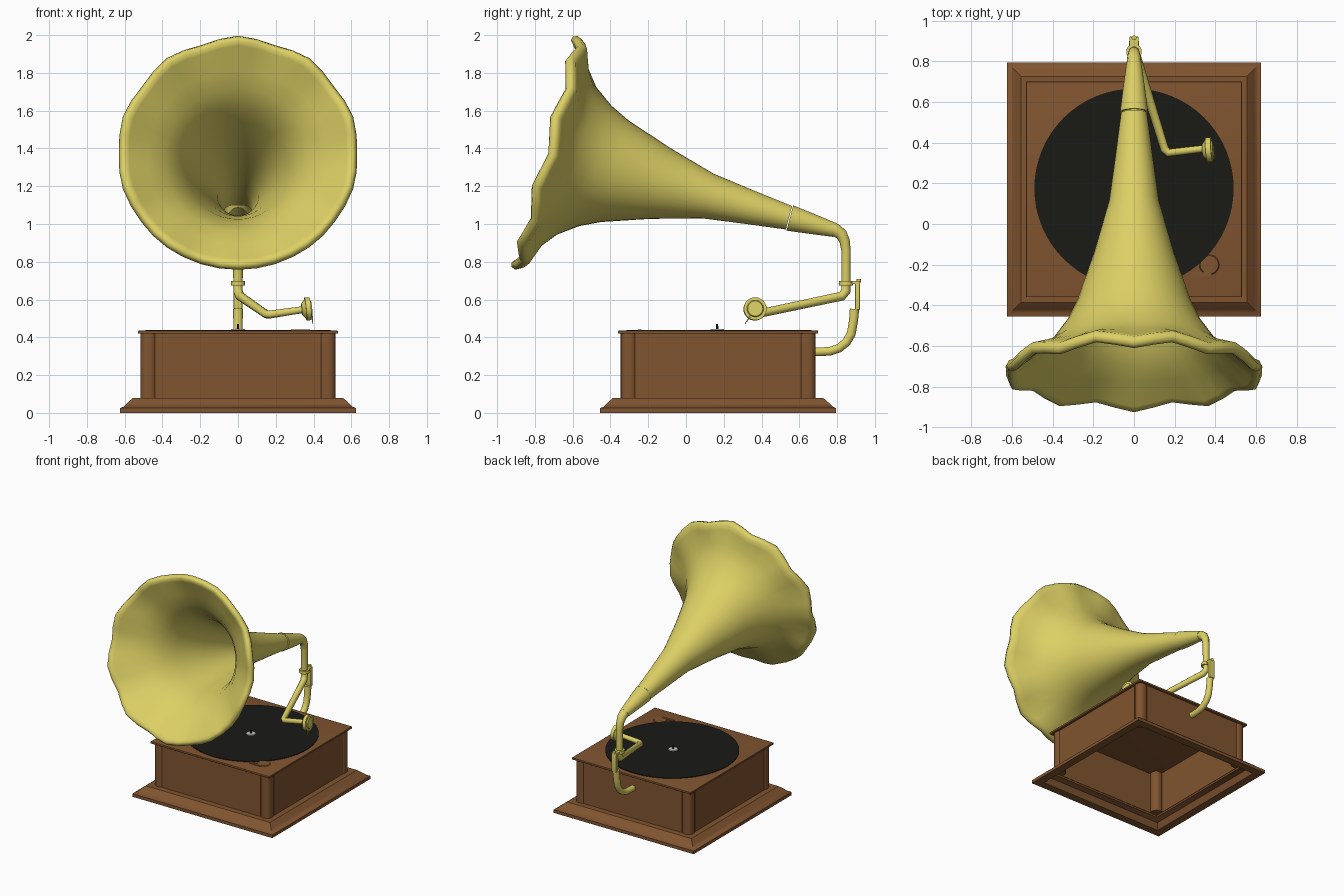
import bpy, bmesh, math
from mathutils import Vector, Matrix

if "Cube" in bpy.data.objects:
    bpy.data.objects.remove(bpy.data.objects["Cube"])

CY = 0.17  # cabinet centre in y


def mat(name, c):
    m = bpy.data.materials.new(name)
    m.diffuse_color = (*c, 1)
    m.use_nodes = True
    m.node_tree.nodes["Principled BSDF"].inputs["Base Color"].default_value = m.diffuse_color
    return m


WOOD = mat("wood", (0.22, 0.09, 0.03))
BRASS = mat("brass", (0.72, 0.63, 0.13))
BLACK = mat("black", (0.01, 0.01, 0.008))


def smooth(ob, angle):
    bpy.ops.object.select_all(action='DESELECT')
    ob.select_set(True)
    bpy.context.view_layer.objects.active = ob
    bpy.ops.object.shade_smooth_by_angle(angle=math.radians(angle))


def make(name, bm, m=None, angle=35):
    bmesh.ops.recalc_face_normals(bm, faces=bm.faces)
    me = bpy.data.meshes.new(name)
    bm.to_mesh(me)
    bm.free()
    ob = bpy.data.objects.new(name, me)
    bpy.context.collection.objects.link(ob)
    if m:
        me.materials.append(m)
    smooth(ob, angle)
    return ob


def loft(name, rings, m, closed=False, angle=35):
    bm = bmesh.new()
    rs = [[bm.verts.new(p) for p in r] for r in rings]
    n = len(rs[0])
    pairs = list(zip(rs, rs[1:])) + ([(rs[-1], rs[0])] if closed else [])
    for a, b in pairs:
        for i in range(n):
            j = (i + 1) % n
            bm.faces.new((a[i], a[j], b[j], b[i]))
    return make(name, bm, m, angle)


def box(name, loc, size, m=None, bevel=0, vertical=False):
    bm = bmesh.new()
    bmesh.ops.create_cube(bm, size=1, matrix=Matrix.Translation(loc) @ Matrix.Diagonal((*size, 1)))
    if bevel:
        es = [e for e in bm.edges
              if not vertical or abs(e.verts[0].co.z - e.verts[1].co.z) > 0.01]
        bmesh.ops.bevel(bm, geom=es, offset=bevel, segments=4, profile=0.5, affect='EDGES')
    return make(name, bm, m, 50)


def cyl(name, loc, r1, r2, h, m=None, axis=(0, 0, 1), seg=32):
    bm = bmesh.new()
    rot = Vector((0, 0, 1)).rotation_difference(Vector(axis)).to_matrix().to_4x4()
    bmesh.ops.create_cone(bm, cap_ends=True, segments=seg, radius1=r1, radius2=r2, depth=h,
                          matrix=Matrix.Translation(loc) @ rot)
    return make(name, bm, m)


def tube(name, pts, m):
    """Round pipe through (x, y, z, radius) points."""
    cu = bpy.data.curves.new(name, 'CURVE')
    cu.dimensions = '3D'
    cu.bevel_depth, cu.bevel_resolution, cu.use_fill_caps = 1, 3, True
    sp = cu.splines.new('POLY')
    sp.points.add(len(pts) - 1)
    for p, q in zip(sp.points, pts):
        p.co, p.radius = (*q[:3], 1), q[3]
    ob = bpy.data.objects.new(name, cu)
    bpy.context.collection.objects.link(ob)
    cu.materials.append(m)
    bpy.ops.object.select_all(action='DESELECT')
    ob.select_set(True)
    bpy.context.view_layer.objects.active = ob
    bpy.ops.object.convert(target='MESH')
    smooth(bpy.context.object, 50)


# cabinet: hollow moulded plinth, open underneath
profile = [(0.625, 0), (0.625, 0.025), (0.608, 0.032), (0.59, 0.05), (0.565, 0.072),
           (0.555, 0.08), (0.5, 0.08), (0.5, 0.065), (0.54, 0.05), (0.56, 0)]
loft("plinth", [[(sx * d, CY + sy * d, z) for sx, sy in ((-1, -1), (1, -1), (1, 1), (-1, 1))]
                for d, z in profile], WOOD, closed=True)

# corner posts and recessed side panels
for sx in (-1, 1):
    for sy in (-1, 1):
        box("corner_post", (sx * 0.473, CY + sy * 0.473, 0.25), (0.085, 0.085, 0.342), WOOD, 0.035, True)
    box("side_panel", (sx * 0.503, CY, 0.25), (0.012, 0.88, 0.342), WOOD)
    box("end_panel", (0, CY + sx * 0.503, 0.25), (0.88, 0.012, 0.342), WOOD)
box("lid", (0, CY, 0.427), (1.06, 1.06, 0.016), WOOD, 0.003)

# turntable, spindle and brake
cyl("record", (0, 0.175, 0.437), 0.49, 0.49, 0.006, BLACK, seg=64)
cyl("record_centre", (0, 0.165, 0.442), 0.037, 0.033, 0.006, seg=24)
cyl("spindle", (0, 0.165, 0.455), 0.007, 0.005, 0.03, BLACK, seg=12)
cyl("brake_pad", (0.37, -0.2, 0.437), 0.05, 0.045, 0.005, WOOD, seg=20)
box("brake_lever", (0.33, -0.245, 0.438), (0.1, 0.02, 0.006), WOOD)

# horn: sections along a straight tilted axis, rim waved with ten lobes
TILT = math.radians(15)
UP = Vector((0, math.sin(TILT), math.cos(TILT)))
FWD = Vector((0, -math.cos(TILT), math.sin(TILT)))


def ring(y, r, wave=0.0, n=40):
    c = Vector((0, y, 1.033 + (0.545 - y) * math.tan(TILT)))
    out = []
    for i in range(n):
        t = 2 * math.pi * i / n
        w = math.cos(10 * t)
        rr = r * (1 + 0.4 * wave * w)
        out.append(c + Vector((math.sin(t) * rr, 0, 0)) - UP * math.cos(t) * rr + FWD * wave * w)
    return out


wall = [(0.545, 0.064), (0.33, 0.092), (0.115, 0.122), (-0.14, 0.196), (-0.38, 0.28),
        (-0.48, 0.33), (-0.58, 0.405), (-0.64, 0.49, 0.006)]
lip = [(-0.68, 0.585, 0.016), (-0.695, 0.622, 0.02), (-0.72, 0.636, 0.02), (-0.742, 0.625, 0.02),
       (-0.748, 0.605, 0.02), (-0.73, 0.58, 0.017)]
inner = [(s[0] - 0.012, s[1] - 0.012, *s[2:]) for s in reversed(wall)]
loft("horn", [ring(*s) for s in wall + lip + inner], BRASS, closed=True, angle=60)

# neck sleeve, elbow and collar
loft("horn_neck", [ring(*s) for s in ((0.55, 0.056), (0.55, 0.069), (0.66, 0.055), (0.79, 0.037),
                                      (0.79, 0.02))], BRASS)
tube("elbow", [(0, 0.77, 0.974, 0.037), (0, 0.795, 0.966, 0.036), (0, 0.823, 0.945, 0.033),
               (0, 0.84, 0.91, 0.029), (0, 0.847, 0.86, 0.026), (0, 0.847, 0.69, 0.025)], BRASS)
cyl("collar", (0, 0.847, 0.687), 0.038, 0.038, 0.024, BRASS, seg=20)

# tone arm with sound box and needle
tube("tone_arm", [(0, 0.847, 0.69, 0.025), (0, 0.847, 0.645, 0.025), (0.01, 0.825, 0.618, 0.025),
                  (0.15, 0.37, 0.522, 0.022), (0.17, 0.35, 0.521, 0.021), (0.34, 0.37, 0.546, 0.018)], BRASS)
AX = Vector((1, 0.08, 0.1)).normalized()
SB = Vector((0.365, 0.365, 0.55))
cyl("sound_box_back", SB - AX * 0.018, 0.03, 0.055, 0.02, BRASS, AX, 24)
cyl("sound_box", SB + AX * 0.005, 0.061, 0.061, 0.026, BRASS, AX, 24)
cyl("sound_box_front", SB + AX * 0.021, 0.045, 0.04, 0.008, BRASS, AX, 24)
tube("needle", [(0.393, 0.34, 0.51, 0.004), (0.396, 0.312, 0.472, 0.002)], BRASS)

# rear support bracket
box("bracket_bridge", (0, 0.885, 0.69), (0.045, 0.07, 0.016), BRASS)
box("bracket_upright", (0, 0.908, 0.62), (0.045, 0.026, 0.15), BRASS, 0.004)
tube("rear_support", [(0, 0.892, 0.55, 0.026), (0, 0.887, 0.49, 0.025), (0, 0.875, 0.42, 0.025),
                      (0, 0.85, 0.375, 0.025), (0, 0.81, 0.342, 0.024), (0, 0.76, 0.326, 0.024),
                      (0, 0.67, 0.322, 0.024)], BRASS)
cyl("hinge_pin", (0, 0.915, 0.7), 0.012, 0.012, 0.02, BRASS, seg=12)
